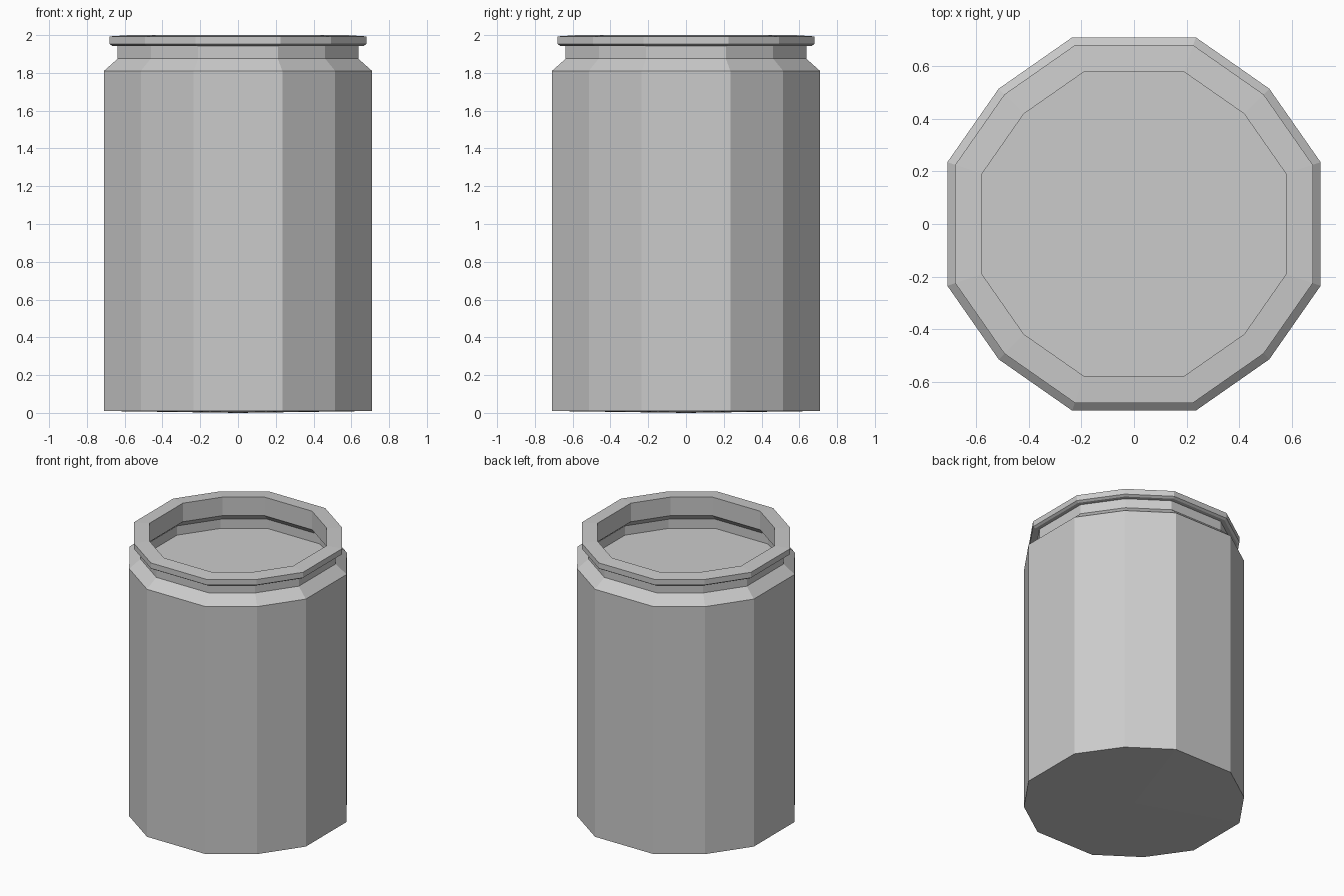
import bpy, bmesh

if "Cube" in bpy.data.objects:
    bpy.data.objects.remove(bpy.data.objects["Cube"])


def ring(bm, r, z):
    # twelve-sided outline: four wide flats joined by paired corner facets
    a, d = 0.331 * r, 0.725 * r
    pts = []
    x, y = 1, 0
    for _ in range(4):
        for u, v in ((r, -a), (r, a), (d, d)):
            pts.append((u * x - v * y, u * y + v * x, z))
        x, y = -y, x
    return [bm.verts.new(p) for p in pts]


def lathe(name, profile, base_z):
    bm = bmesh.new()
    rings = [ring(bm, r, z) for r, z in profile]
    for lo, hi in zip(rings, rings[1:]):
        for i in range(12):
            j = (i + 1) % 12
            bm.faces.new((lo[i], lo[j], hi[j], hi[i]))
    # slightly dished underside and flat inner floor
    foot = bm.verts.new((0, 0, base_z))
    for i in range(12):
        bm.faces.new((foot, rings[0][(i + 1) % 12], rings[0][i]))
    bm.faces.new(rings[-1])
    bmesh.ops.recalc_face_normals(bm, faces=bm.faces)
    mesh = bpy.data.meshes.new(name)
    bm.to_mesh(mesh)
    bm.free()
    obj = bpy.data.objects.new(name, mesh)
    bpy.context.collection.objects.link(obj)
    return obj


# jar: outer wall, shoulder, neck, lip, then back down inside to the floor
lathe("jar", [
    (0.71, 0.01), (0.71, 1.81),
    (0.637, 1.875), (0.637, 1.943),
    (0.665, 1.943), (0.68, 1.953), (0.68, 1.993),
    (0.578, 2.0), (0.578, 1.865),
    (0.64, 1.81), (0.64, 1.743),
], 0.0)
